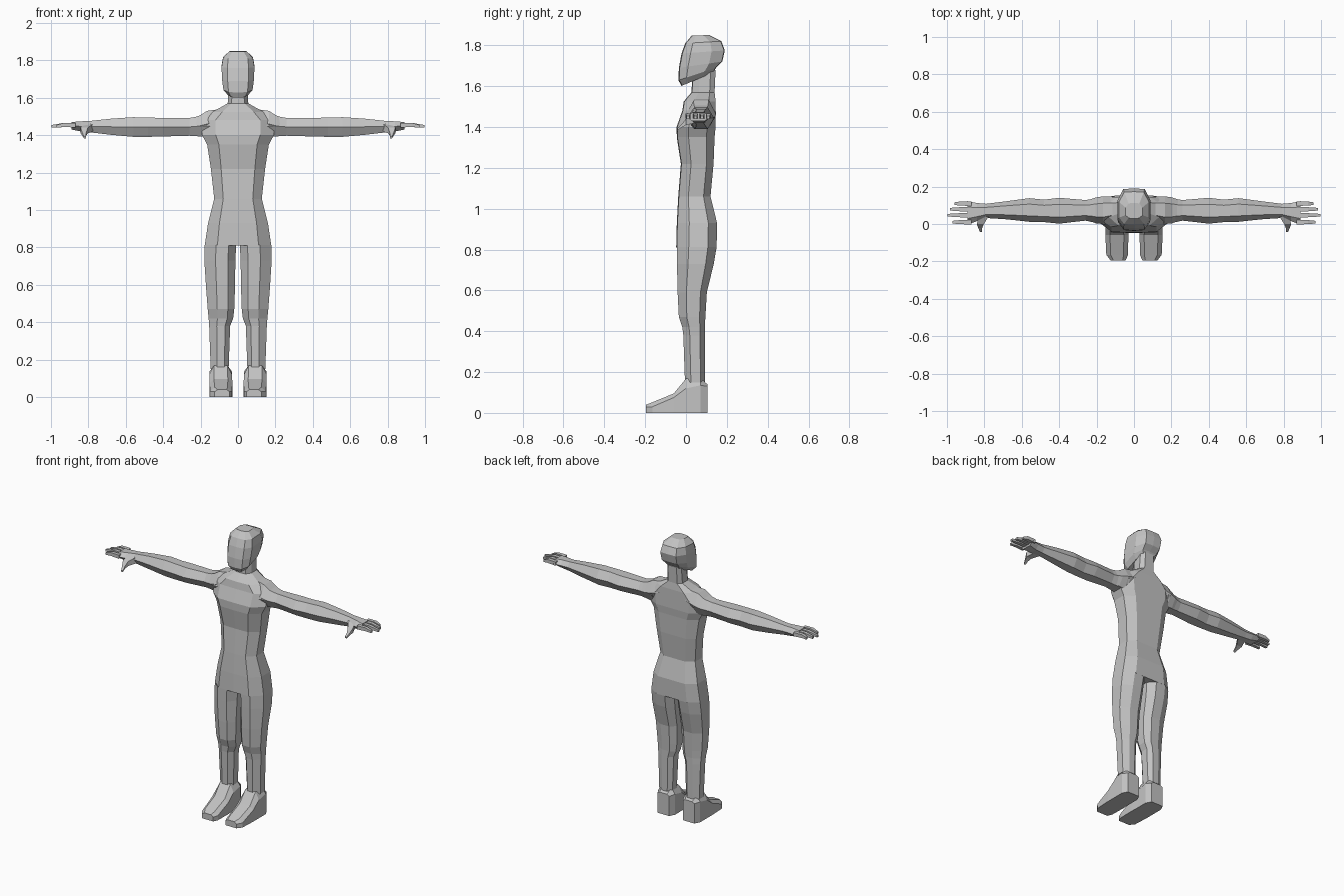
import bpy, bmesh

grey = bpy.data.materials.new("light_grey")
grey.diffuse_color = (0.55, 0.55, 0.55, 1)


def loft(name, rings, mirror=False, cap_start=True, cap_end=True):
    """Skin a list of equal-length point rings into one flat-shaded object."""
    bm = bmesh.new()
    vs = [[bm.verts.new(p) for p in r] for r in rings]
    n = len(rings[0])
    for a, b in zip(vs, vs[1:]):
        for i in range(n):
            j = (i + 1) % n
            bm.faces.new((a[i], a[j], b[j], b[i]))
    if cap_start:
        bm.faces.new(vs[0][::-1])
    if cap_end:
        bm.faces.new(vs[-1])
    bmesh.ops.recalc_face_normals(bm, faces=bm.faces)
    me = bpy.data.meshes.new(name)
    bm.to_mesh(me)
    bm.free()
    me.materials.append(grey)
    ob = bpy.data.objects.new(name, me)
    bpy.context.collection.objects.link(ob)
    if mirror:
        ob.modifiers.new("mirror", 'MIRROR').use_axis[0] = True
    return ob


def octagon(x0, x1, y0, y1, cin, cout, cf, cb):
    """Eight-sided outline with separate corner cuts on each side."""
    return [(x0 + cin, y0), (x1 - cout, y0), (x1, y0 + cf), (x1, y1 - cb),
            (x1 - cout, y1), (x0 + cin, y1), (x0, y1 - cb), (x0, y0 + cf)]


def body_ring(z, hw, yf, yb):
    d, c = yb - yf, hw * 0.38
    half = octagon(-hw, hw, yf, yb, c, c, d * 0.3, d * 0.22)
    # centre line points keep a slight bulge front and back
    half.insert(5, (0, yb))
    half.insert(1, (0, yf - 0.003))
    return [(x, y, z) for x, y in half]


# torso and neck
loft("torso", [body_ring(*r) for r in [
    (0.81, .178, -.045, .150), (0.93, .160, -.042, .152),
    (1.06, .127, -.035, .120), (1.22, .145, -.022, .135),
    (1.35, .165, -.042, .140), (1.40, .192, -.043, .145),
    (1.48, .195, -.015, .145), (1.525, .135, -.008, .145),
    (1.57, .055, .030, .140), (1.68, .050, .035, .145)]])


# head: rings tilt from chin (front height) to nape (back height)
def head_ring(zf, zb, hw, yf, yb):
    d = yb - yf
    pts = octagon(-hw, hw, yf, yb, hw * .35, hw * .35, d * .2, d * .3)
    pts.insert(5, (0, yb + .003))
    pts.insert(1, (0, yf - .004))
    return [(x, y, zf + (zb - zf) * (y - yf) / d) for x, y in pts]


loft("head", [head_ring(*r) for r in [
    (1.603, 1.665, .055, -.018, .130), (1.63, 1.69, .078, -.033, .145),
    (1.69, 1.72, .085, -.031, .175), (1.76, 1.775, .088, -.018, .187),
    (1.81, 1.82, .080, .000, .170), (1.848, 1.85, .045, .032, .110)]])


# legs
def leg_ring(z, x0, x1, y0, y1):
    w, d = x1 - x0, y1 - y0
    return [(x, y, z) for x, y in octagon(x0, x1, y0, y1, w * .24, w * .36, d * .3, d * .22)]


loft("leg", [leg_ring(*r) for r in [
    (0.812, .010, .178, -.045, .150), (0.73, .014, .180, -.044, .136),
    (0.59, .016, .171, -.041, .102), (0.47, .020, .162, -.035, .095),
    (0.42, .026, .157, -.018, .092), (0.38, .042, .154, -.013, .092),
    (0.15, .050, .146, -.005, .092)]], mirror=True, cap_start=False)


# feet, heel to toe
def foot_ring(y, x0, x1, zs, zt):
    c = (x1 - x0) * .2
    return [(x0, y, 0), (x1, y, 0), (x1, y, zs), (x1 - c, y, zt), (x0 + c, y, zt), (x0, y, zs)]


loft("foot", [foot_ring(*r) for r in [
    (.105, .050, .135, .130, .140), (.070, .032, .153, .135, .170),
    (.000, .032, .153, .120, .168), (-.060, .030, .153, .075, .095),
    (-.165, .032, .148, .030, .052), (-.195, .045, .125, .028, .040)]], mirror=True)


# arms and palms, six-sided with a ridge along front and back
def arm_ring(x, y0, y1, z0, z1):
    w, zm = y1 - y0, (z0 + z1) / 2
    a, b = y0 + w * .25, y1 - w * .25
    return [(x, y0, zm), (x, a, z0), (x, b, z0), (x, y1, zm), (x, b, z1), (x, a, z1)]


loft("arm", [arm_ring(*r) for r in [
    (.15, -.005, .145, 1.390, 1.510), (.26, .018, .128, 1.397, 1.492),
    (.40, .002, .140, 1.393, 1.492), (.48, .010, .130, 1.391, 1.494),
    (.56, .012, .138, 1.391, 1.496), (.68, .025, .122, 1.402, 1.488),
    (.79, .032, .108, 1.415, 1.476), (.84, .015, .112, 1.420, 1.474),
    (.89, -.002, .122, 1.430, 1.470)]], mirror=True)

# rounded shoulder caps
loft("shoulder", [arm_ring(*r) for r in [
    (.09, .02, .145, 1.42, 1.540), (.165, .000, .148, 1.39, 1.530),
    (.205, .004, .142, 1.395, 1.505), (.25, .022, .126, 1.40, 1.490)]], mirror=True)

# fingers
for i, (y, tip) in enumerate([(.010, .970), (.047, .997), (.079, .985), (.109, .960)]):
    loft(f"finger_{i + 1}", [
        [(x, y - r, z - r), (x, y + r, z - r), (x, y + r, z + r), (x, y - r, z + r)]
        for x, r, z in [(.87, .012, 1.453), (.93, .011, 1.455), (tip, .007, 1.447)]], mirror=True)

# thumbs, pointing forward and down
loft("thumb", [
    [(x - r, y, z - r * .8), (x + r, y, z - r * .8), (x + r, y, z + r * .8), (x - r, y, z + r * .8)]
    for y, x, z, r in [(.045, .80, 1.440, .026), (.000, .822, 1.425, .019),
                       (-.022, .822, 1.405, .010), (-.042, .818, 1.388, .006)]], mirror=True)
